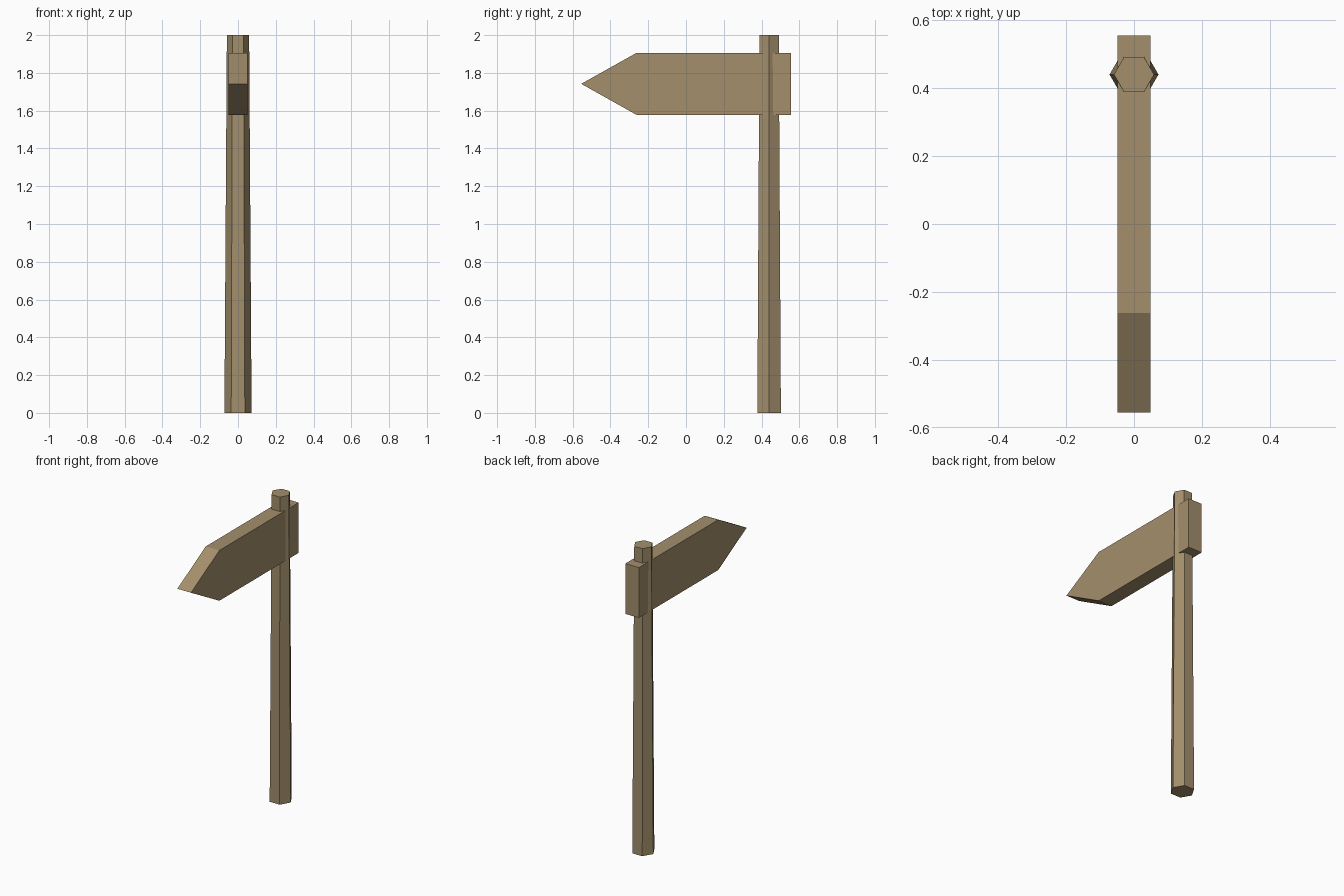
import bpy
import bmesh
import math
from mathutils import Matrix, Vector

cube = bpy.data.objects.get("Cube")
if cube:
    bpy.data.objects.remove(cube, do_unlink=True)

# Single wood colour
wood = bpy.data.materials.new("weathered wood")
wood.use_nodes = True
wood.diffuse_color = (0.37, 0.275, 0.15, 1)
wood.node_tree.nodes["Principled BSDF"].inputs["Base Color"].default_value = wood.diffuse_color


def add_part(name, bm):
    bmesh.ops.recalc_face_normals(bm, faces=bm.faces)
    mesh = bpy.data.meshes.new(name)
    bm.to_mesh(mesh)
    bm.free()
    mesh.materials.append(wood)
    part = bpy.data.objects.new(name, mesh)
    bpy.context.collection.objects.link(part)
    return part


# Tapered six-sided post, with corners pointing left and right
POST_Y, HEIGHT = 0.44, 2.0
bm = bmesh.new()
bmesh.ops.create_cone(
    bm, cap_ends=True, segments=6, radius1=0.072, radius2=0.059, depth=HEIGHT,
    matrix=Matrix.Translation((0, POST_Y, HEIGHT / 2)) @ Matrix.Rotation(math.pi / 2, 4, "Z"))
add_part("post", bm)

# Arrow-shaped board, extruded from its side outline
HALF = 0.049
outline = [(0.555, 1.578), (0.555, 1.906), (-0.262, 1.906), (-0.555, 1.742), (-0.262, 1.578)]
bm = bmesh.new()
side = bm.faces.new([bm.verts.new((-HALF, y, z)) for y, z in outline])
extruded = bmesh.ops.extrude_face_region(bm, geom=[side])
verts = [v for v in extruded["geom"] if isinstance(v, bmesh.types.BMVert)]
bmesh.ops.translate(bm, verts=verts, vec=Vector((2 * HALF, 0, 0)))
add_part("arrow_board", bm)
